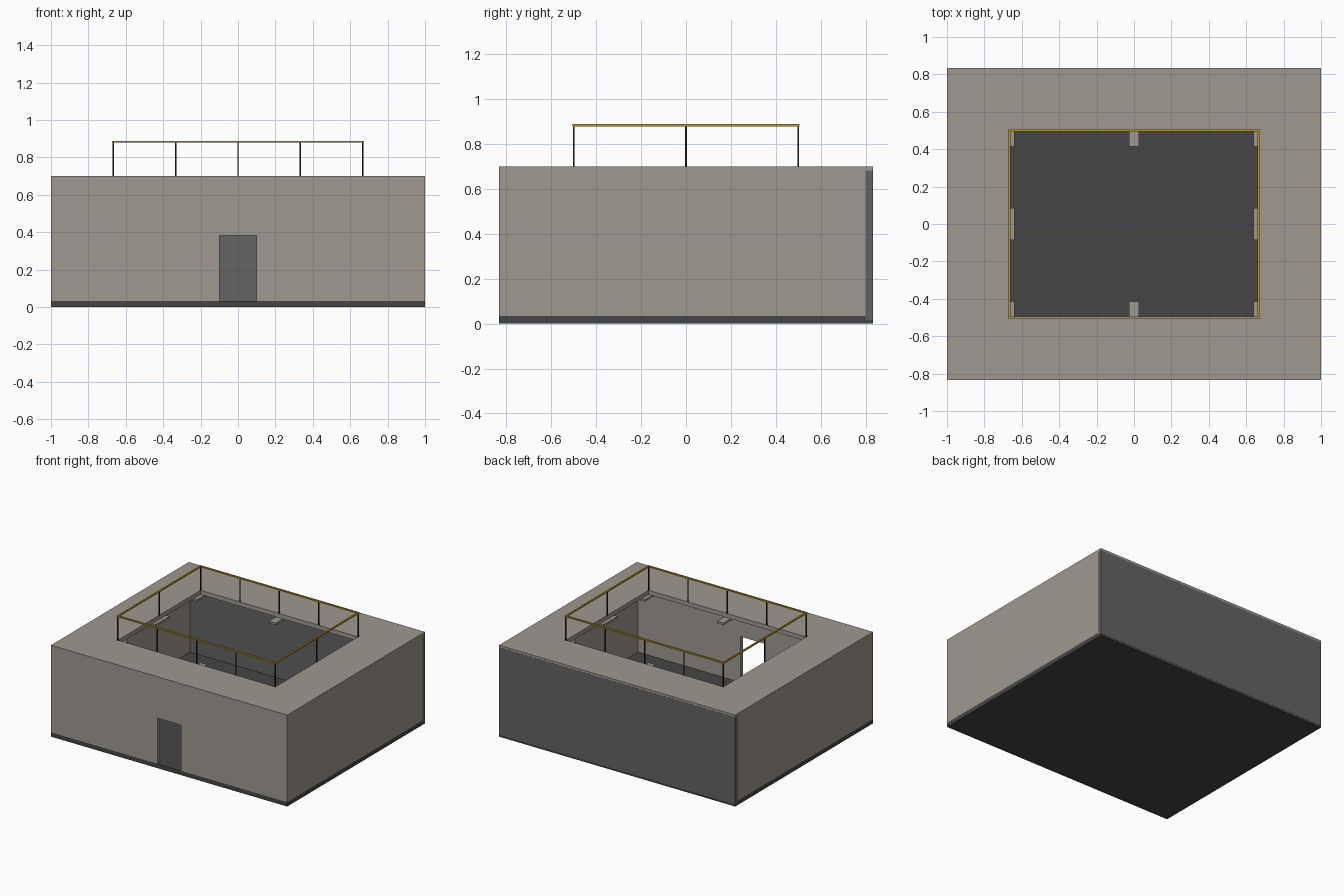
import bpy

cube = bpy.data.objects.get("Cube")
if cube:
    bpy.data.objects.remove(cube, do_unlink=True)


def material(name, rgb):
    m = bpy.data.materials.new(name)
    m.use_nodes = True
    m.diffuse_color = (*rgb, 1)
    m.node_tree.nodes["Principled BSDF"].inputs["Base Color"].default_value = (*rgb, 1)
    return m


concrete = material("warm_concrete", (0.345, 0.315, 0.28))
grey = material("dark_grey_wall", (0.13, 0.127, 0.13))
floor_grey = material("charcoal_floor", (0.06, 0.06, 0.061))
black = material("black_metal", (0.012, 0.012, 0.013))
yellow = material("safety_yellow", (0.48, 0.32, 0.02))


def box(name, mat, x, y, z):
    """Box spanning the given (low, high) range on each axis."""
    verts = [(a, b, c) for c in z for b in y for a in x]
    faces = [(0, 2, 3, 1), (4, 5, 7, 6), (0, 1, 5, 4),
             (2, 6, 7, 3), (0, 4, 6, 2), (1, 3, 7, 5)]
    mesh = bpy.data.meshes.new(name)
    mesh.from_pydata(verts, [], faces)
    mesh.materials.append(mat)
    ob = bpy.data.objects.new(name, mesh)
    bpy.context.collection.objects.link(ob)
    return ob


def mirrored(low, high, side):
    return (low, high) if side > 0 else (-high, -low)


W, D, T = 1.0, 0.833, 0.033        # half width, half depth, wall thickness
CEIL, TOP = 0.667, 0.70            # underside and top of upper deck
OX, OY = 0.667, 0.5                # half size of deck opening
DOOR, DOOR_TOP = 0.1, 0.383
SIDES = ((-1, "right"), (1, "left"))

# Ground floor and back wall
box("floor", floor_grey, (-W, W), (-D, D), (0, T))
E = 0.0006
box("back_wall", grey, (-W - E, W + E), (D - T, D + E), (T / 2, CEIL + T / 2))

# Side walls, front wall and deck strips beside the opening
for s, label in SIDES:
    box(label + "_wall", concrete, mirrored(W - T, W, s), (T - D, D - T), (T, CEIL))
    box("front_wall_" + label, concrete, mirrored(DOOR, W, s), (-D, T - D), (T, CEIL))
    box("deck_" + label, concrete, mirrored(OX, W, s), (-D, D), (CEIL, TOP))
box("door_lintel", concrete, (-DOOR, DOOR), (-D, T - D), (DOOR_TOP, CEIL))
for s, label in ((-1, "front"), (1, "back")):
    box("deck_" + label, concrete, (-OX, OX), mirrored(OY, D, s), (CEIL, TOP))

# Ceiling fixtures straddling the opening edge, and railing posts
P = 0.0035
for ix in (-1, 0, 1):
    for iy in (-1, 0, 1):
        if ix or iy:
            cx, cy = ix * OX, iy * OY
            box("ceiling_fixture", concrete, (cx - 0.028, cx + 0.028),
                (cy - 0.085, cy + 0.085), (CEIL - 0.014, CEIL))
posts = [(i * OX / 2, s * OY) for i in range(-2, 3) for s in (-1, 1)]
posts += [(-OX, 0), (OX, 0)]
for px, py in posts:
    box("railing_post", black, (px - P, px + P), (py - P, py + P), (TOP, 0.88))

# Handrails around the opening
R = 0.006
for s, label in SIDES:
    box("handrail_" + label, yellow, mirrored(OX - R, OX + R, s), (R - OY, OY - R), (0.879, 0.889))
for s, label in ((-1, "front"), (1, "back")):
    box("handrail_" + label, yellow, (-OX - R, OX + R), mirrored(OY - R, OY + R, s), (0.879, 0.889))
